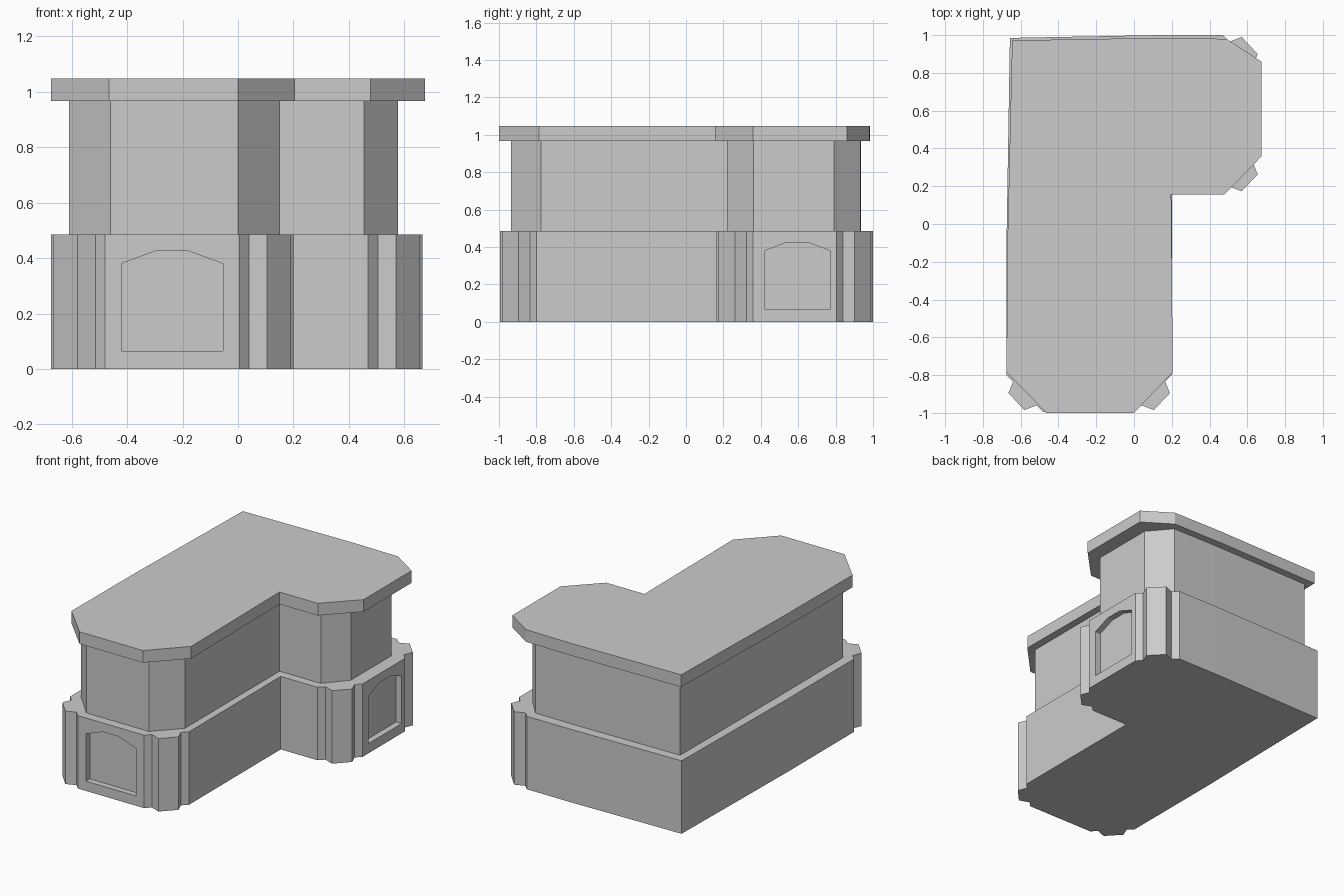
import bpy, bmesh
from mathutils import Vector

if "Cube" in bpy.data.objects:
    bpy.data.objects.remove(bpy.data.objects["Cube"])


def prism(name, pts, direction):
    """Extrude a closed planar outline of 3D points along a direction."""
    bm = bmesh.new()
    face = bm.faces.new([bm.verts.new(p) for p in pts])
    res = bmesh.ops.extrude_face_region(bm, geom=[face], use_keep_orig=True)
    verts = [g for g in res["geom"] if isinstance(g, bmesh.types.BMVert)]
    bmesh.ops.translate(bm, verts=verts, vec=Vector(direction))
    bmesh.ops.recalc_face_normals(bm, faces=bm.faces)
    me = bpy.data.meshes.new(name)
    bm.to_mesh(me)
    bm.free()
    ob = bpy.data.objects.new(name, me)
    bpy.context.collection.objects.link(ob)
    return ob


def slab(name, outline, z0, z1):
    return prism(name, [(x, y, z0) for x, y in outline], (0, 0, z1 - z0))


def pilaster(corner, sx, sy):
    """Corner post outline, from the y-facing side round to the x-facing side."""
    prof = [(.195, 0), (.16, .035), (.095, .01), (.01, .1), (.035, .16), (0, .195)]
    return [(corner[0] + sx * a, corner[1] + sy * b) for a, b in prof]


# Lower body with corner posts
base_outline = (
    pilaster((-.675, -.995), 1, 1)[::-1]
    + pilaster((.2, -.995), -1, 1)
    + [(.2, .163)]
    + pilaster((.665, .163), -1, 1)
    + pilaster((.665, 1.0), -1, -1)[::-1]
    + [(.13, 1.0), (-.657, .985), (-.675, -.1)]
)
base = slab("lower_body", base_outline, 0, .485)

# Arched panel recesses, profile as (offset from panel centre, height)
arch = [(-.183, .065), (.183, .065), (.183, .38), (.06, .425), (-.06, .425), (-.183, .38)]
depth = .04
cutters = [
    prism("front_recess_cutter", [(-.238 + u, -.995 + depth, z) for u, z in arch], (0, -.15, 0)),
    prism("side_recess_cutter", [(.665 - depth, .595 + u * .95, z) for u, z in arch], (.15, 0, 0)),
]
for c in cutters:
    c.hide_render = True
    c.hide_viewport = True
    c.display_type = 'WIRE'
    mod = base.modifiers.new(c.name, 'BOOLEAN')
    mod.operation = 'DIFFERENCE'
    mod.solver = 'EXACT'
    mod.object = c

# Upper body, set back from the base
slab("upper_body", [
    (-.46, -.935), (0, -.935), (.152, -.775), (.152, .22), (.455, .22), (.577, .36),
    (.577, .79), (.455, .932), (.13, .935), (-.605, .925), (-.61, -.1), (-.61, -.775),
], .485, .967)

# Overhanging top slab
slab("top_slab", [
    (-.465, -1), (0, -1), (.205, -.785), (.197, .155), (.478, .155), (.674, .357),
    (.674, .86), (.49, .98), (.13, .985), (-.645, .972), (-.67, -.1), (-.675, -.785),
], .967, 1.048)
